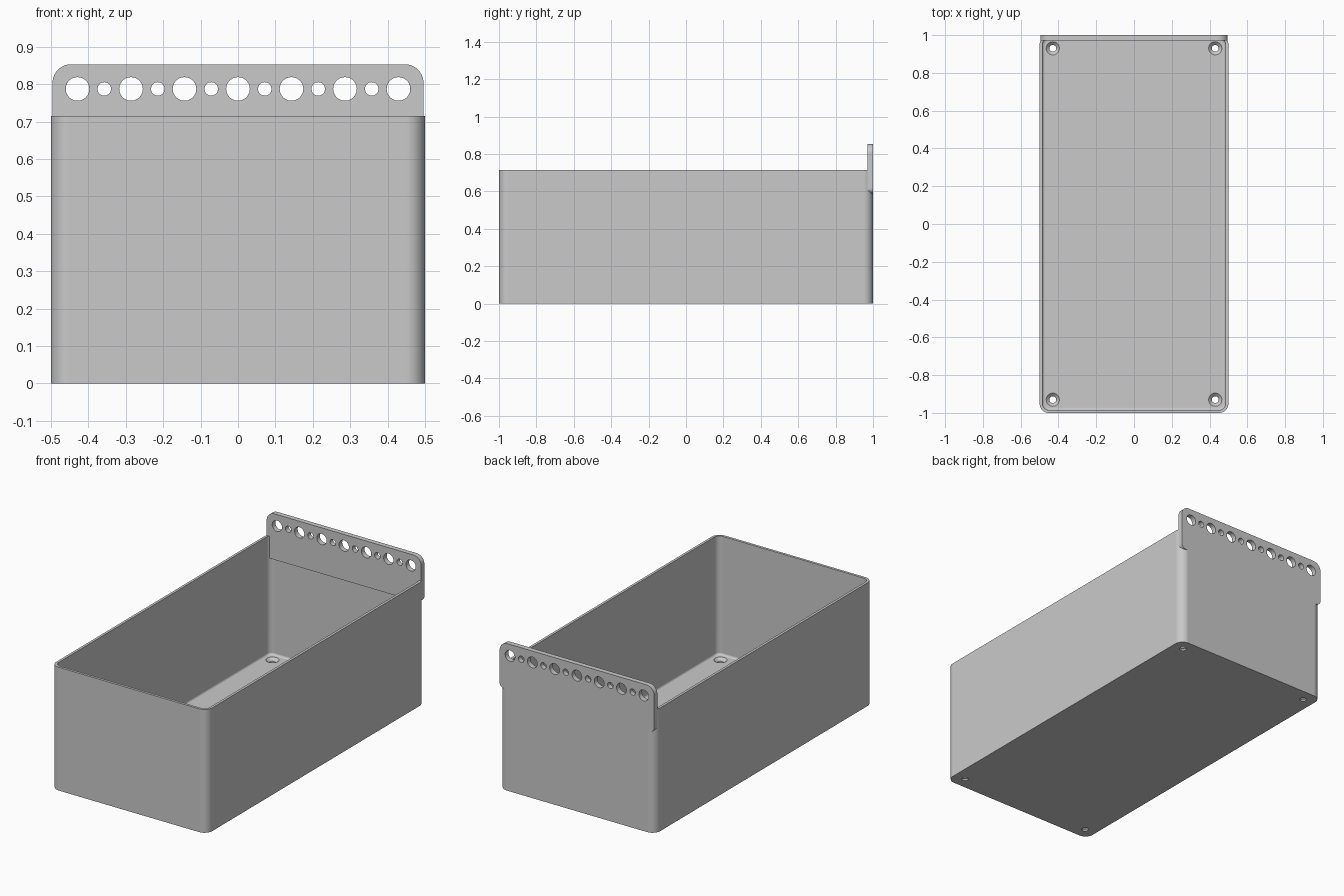
import bpy, bmesh
from math import pi, sin, cos, radians
from mathutils import Matrix, Vector

default = bpy.data.objects.get("Cube")
if default:
    bpy.data.objects.remove(default, do_unlink=True)

grey = bpy.data.materials.new("light grey plastic")
grey.use_nodes = True
COLOUR = (0.59, 0.59, 0.59, 1)
grey.diffuse_color = COLOUR
grey.node_tree.nodes["Principled BSDF"].inputs["Base Color"].default_value = COLOUR


def rounded_rect(half_x, half_y, radii, steps=10):
    """Outline points, counter-clockwise from the upper right corner."""
    pts = []
    for i, (sx, sy) in enumerate([(1, 1), (-1, 1), (-1, -1), (1, -1)]):
        r = radii[i]
        for k in range(steps + 1):
            a = (i + k / steps) * pi / 2
            pts.append((sx * (half_x - r) + r * cos(a), sy * (half_y - r) + r * sin(a)))
    return pts


def circle(cx, cy, r, n=40):
    return [(cx + r * cos(2 * pi * k / n), cy + r * sin(2 * pi * k / n)) for k in range(n)]


def new_object(name, mesh):
    obj = bpy.data.objects.new(name, mesh)
    bpy.context.collection.objects.link(obj)
    obj.data.materials.append(grey)
    return obj


def smooth(obj):
    """Smooth shading that keeps sharp edges and flat walls."""
    bpy.ops.object.select_all(action='DESELECT')
    obj.select_set(True)
    bpy.context.view_layer.objects.active = obj
    bpy.ops.object.shade_smooth_by_angle(angle=radians(35))
    obj.modifiers.new("flat_walls", 'WEIGHTED_NORMAL').keep_sharp = True


def lathe_mesh(name, rings):
    """Closed skin through a list of point loops."""
    bm = bmesh.new()
    loops = [[bm.verts.new(p) for p in ring] for ring in rings]
    n = len(loops[0])
    for a, b in zip(loops, loops[1:]):
        for k in range(n):
            j = (k + 1) % n
            bm.faces.new((a[k], a[j], b[j], b[k]))
    bm.faces.new(loops[0][::-1])
    bm.faces.new(loops[-1])
    bmesh.ops.recalc_face_normals(bm, faces=bm.faces)
    mesh = bpy.data.meshes.new(name)
    bm.to_mesh(mesh)
    bm.free()
    return mesh


# Bin: outer wall, rim, inner wall, and a small fillet down to the floor
HEIGHT, FLOOR, WALL, CORNER, FILLET = 0.715, 0.026, 0.015, 0.05, 0.013


def bin_ring(inset, z):
    r = CORNER - inset
    return [(x, y, z) for x, y in rounded_rect(0.5 - inset, 1 - inset, [r] * 4)]


rings = [bin_ring(0, 0), bin_ring(0, HEIGHT), bin_ring(WALL, HEIGHT)]
for k in range(6):
    a = k / 5 * pi / 2
    rings.append(bin_ring(WALL + FILLET * (1 - cos(a)), FLOOR + FILLET * (1 - sin(a))))
storage_bin = new_object("storage_bin", lathe_mesh("storage_bin", rings))

# Countersunk screw holes in the floor corners
profile = [(0.018, -0.02), (0.018, FLOOR - 0.016), (0.035, FLOOR), (0.035, FLOOR + 0.01)]
for sx in (-1, 1):
    for sy in (-1, 1):
        holes = [[(x, y, z) for x, y in circle(sx * 0.43, sy * 0.93, r)] for r, z in profile]
        cutter = new_object("screw_hole_cutter", lathe_mesh("screw_hole_cutter", holes))
        cutter.hide_render = True
        mod = storage_bin.modifiers.new("screw_hole", 'BOOLEAN')
        mod.operation = 'DIFFERENCE'
        mod.solver = 'EXACT'
        mod.object = cutter
        bpy.context.view_layer.objects.active = storage_bin
        bpy.ops.object.modifier_apply(modifier=mod.name)
        bpy.data.objects.remove(cutter, do_unlink=True)
smooth(storage_bin)

# Hanging plate: rounded outline with alternating large and small holes
Z_LOW, Z_TOP, THICK = 0.587, 0.853, 0.029
curve = bpy.data.curves.new("hanging_plate", 'CURVE')
curve.dimensions = '2D'
curve.fill_mode = 'BOTH'
curve.extrude = THICK / 2
mid = (Z_LOW + Z_TOP) / 2
outlines = [rounded_rect(0.496, (Z_TOP - Z_LOW) / 2, [0.05, 0.05, 0.03, 0.03])]
for i in range(-6, 7):
    outlines.append(circle(i * 0.0715, 0.787 - mid, 0.0315 if i % 2 == 0 else 0.018))
for pts in outlines:
    spline = curve.splines.new('POLY')
    spline.points.add(len(pts) - 1)
    for p, (x, y) in zip(spline.points, pts):
        p.co = (x, y, 0, 1)
    spline.use_cyclic_u = True
temp = bpy.data.objects.new("plate_outline", curve)
bpy.context.collection.objects.link(temp)
bpy.context.view_layer.update()
evaluated = temp.evaluated_get(bpy.context.evaluated_depsgraph_get())
plate_mesh = bpy.data.meshes.new_from_object(evaluated)
bpy.data.objects.remove(temp, do_unlink=True)

# Stand the plate upright, flush with the back wall
plate_mesh.transform(Matrix.Translation(Vector((0, 1 - THICK / 2, mid))) @ Matrix.Rotation(pi / 2, 4, 'X'))
bm = bmesh.new()
bm.from_mesh(plate_mesh)
bmesh.ops.remove_doubles(bm, verts=bm.verts, dist=0.0001)
bmesh.ops.recalc_face_normals(bm, faces=bm.faces)
bm.to_mesh(plate_mesh)
bm.free()
plate_mesh.materials.clear()
plate = new_object("hanging_plate", plate_mesh)
smooth(plate)
